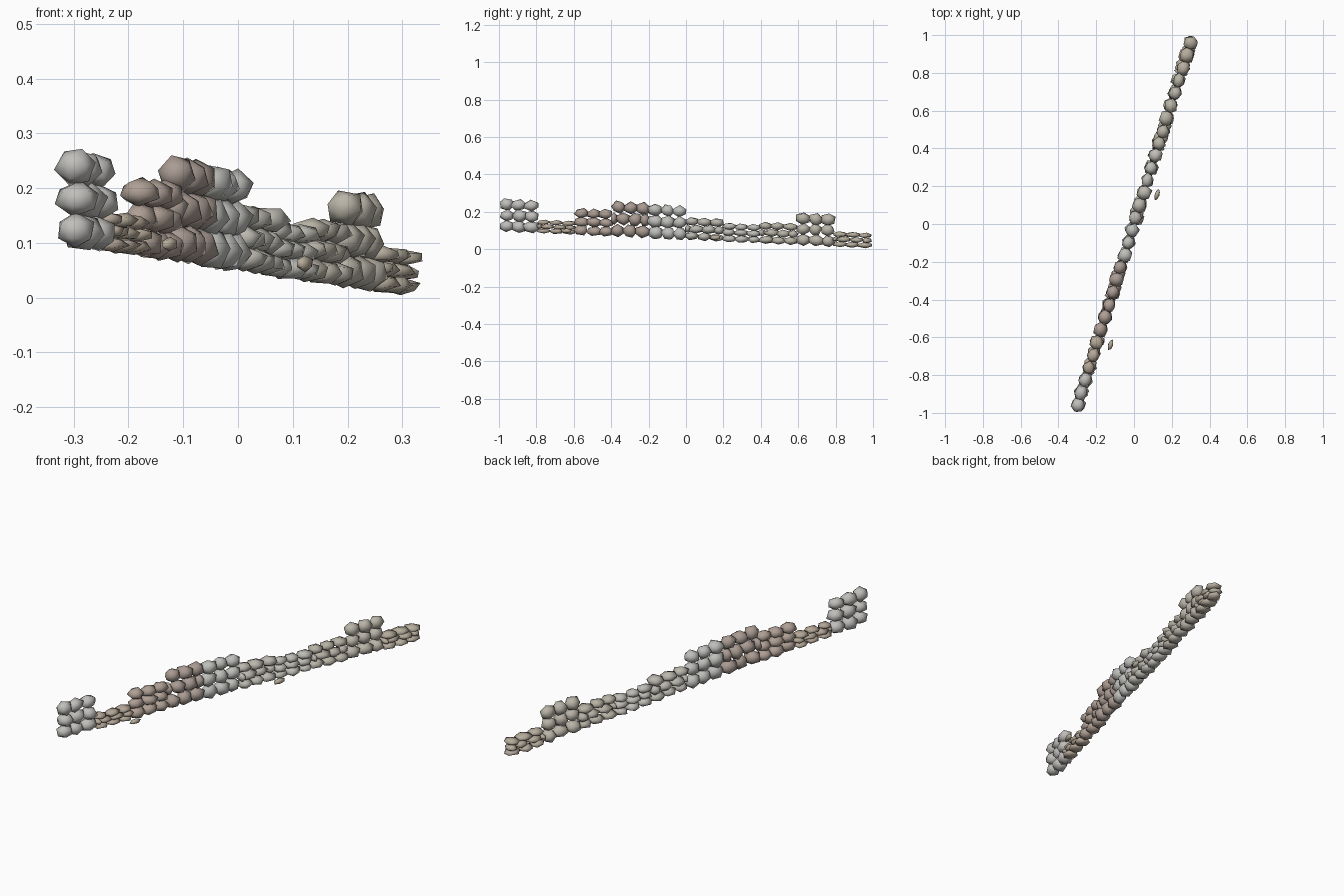
import bpy, bmesh, math, random
from mathutils import Vector, Matrix

if "Cube" in bpy.data.objects:
    bpy.data.objects.remove(bpy.data.objects["Cube"])

random.seed(7)
SLOPE = 0.31                      # wall runs along x = SLOPE * y
YAW = -math.atan(SLOPE)
GROUND = lambda y: 0.051 - 0.046 * y

def material(name, col):
    m = bpy.data.materials.new(name)
    m.diffuse_color = (*col, 1)
    m.use_nodes = True
    m.node_tree.nodes["Principled BSDF"].inputs["Base Color"].default_value = m.diffuse_color
    return m

def add_stone(bm, centre, size):
    """Irregular twenty-sided stone fitted to a box turned along the wall."""
    tmp = bmesh.new()
    bmesh.ops.create_icosphere(tmp, subdivisions=1, radius=1)
    spin = Matrix.Rotation(random.uniform(0, 6.28), 3, 'Z') @ \
        Matrix.Rotation(random.uniform(-.5, .5), 3, 'X')
    pts = [spin @ v.co * random.uniform(0.9, 1.08) for v in tmp.verts]
    lo = [min(p[i] for p in pts) for i in range(3)]
    hi = [max(p[i] for p in pts) for i in range(3)]
    turn = Matrix.Rotation(YAW, 3, 'Z')
    new = []
    for p in pts:
        q = Vector(((p[i] - lo[i]) / (hi[i] - lo[i]) - 0.5) * size[i] for i in range(3))
        new.append(bm.verts.new(Vector(centre) + turn @ q))
    for f in tmp.faces:
        bm.faces.new([new[v.index] for v in f.verts])
    tmp.free()

def finish(bm, name, mat):
    me = bpy.data.meshes.new(name)
    bm.to_mesh(me)
    bm.free()
    me.materials.append(mat)
    ob = bpy.data.objects.new(name, me)
    bpy.context.collection.objects.link(ob)
    for p in me.polygons:
        p.use_smooth = True
    return ob

# Wall sections from front to back: height and stone colour
sections = [
    (0.172, (.53, .52, .50)), (0.070, (.46, .39, .31)),
    (0.140, (.43, .35, .30)), (0.188, (.40, .33, .29)),
    (0.180, (.52, .52, .50)), (0.118, (.50, .48, .43)),
    (0.097, (.52, .51, .47)), (0.112, (.48, .45, .38)),
    (0.170, (.49, .46, .39)), (0.080, (.47, .42, .34)),
]
for n, (height, col) in enumerate(sections):
    bm = bmesh.new()
    y0 = -0.99 + n * 0.198
    row_h = height / 3
    for row in range(3):
        # middle courses are staggered so the joints break
        widths = [0.35, 1, 1, 0.65] if row == 1 and n % 2 else [1, 1, 1]
        widths = [w * random.uniform(0.9, 1.1) for w in widths]
        unit = 0.198 / sum(widths)
        y = y0
        for w in widths:
            span = w * unit
            yc = y + span / 2
            y += span
            depth = random.uniform(0.064, 0.08) * (1 - 0.03 * row)
            z = GROUND(yc) + row_h * (row + 0.5)
            x = SLOPE * yc + random.uniform(-.004, .004)
            add_stone(bm, (x, yc, z),
                      (depth, span * 1.12 + 0.004, row_h * random.uniform(1.1, 1.2)))
    finish(bm, f"wall_section_{n + 1}", material(f"stone_{n + 1}", col))

# Two stones fallen beside the wall
fallen = material("fallen_stone", (.47, .41, .32))
for i, (c, s) in enumerate([((0.122, 0.155, 0.062), (0.026, 0.060, 0.030)),
                            ((-0.124, -0.640, 0.098), (0.026, 0.060, 0.026))]):
    bm = bmesh.new()
    add_stone(bm, c, s)
    finish(bm, f"fallen_stone_{i + 1}", fallen)
